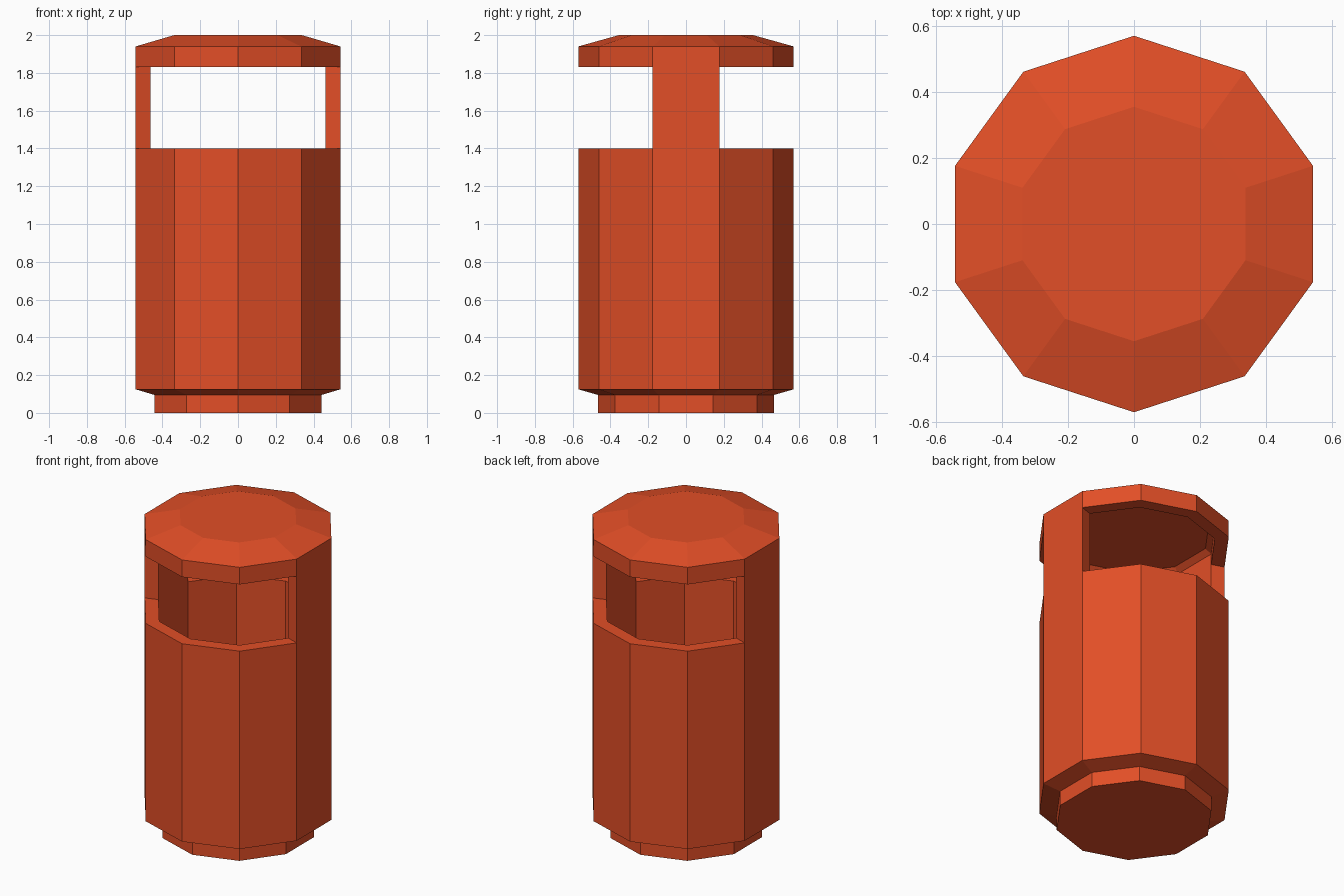
import bpy
import bmesh
import math

cube = bpy.data.objects.get("Cube")
if cube:
    bpy.data.objects.remove(cube, do_unlink=True)

SIDES = 10
OUTER, INNER = 0.57, 0.486
SILL, LINTEL = 1.4, 1.83
PILLARS = (0, SIDES // 2)      # the two flat sides facing +x and -x

paint = bpy.data.materials.new("orange_red_paint")
paint.use_nodes = True
colour = (0.76, 0.077, 0.02, 1.0)
paint.diffuse_color = colour
paint.node_tree.nodes["Principled BSDF"].inputs["Base Color"].default_value = colour


def add_ring(bm, radius, z):
    angles = [math.radians(36 * i - 18) for i in range(SIDES)]
    return [bm.verts.new((radius * math.cos(a), radius * math.sin(a), z)) for a in angles]


def bridge(bm, a, b, sides=range(SIDES)):
    for i in sides:
        j = (i + 1) % SIDES
        bm.faces.new((a[i], a[j], b[j], b[i]))


def stack(bm, profile):
    """Ten-sided wall through a list of (radius, height) points."""
    rings = [add_ring(bm, r, z) for r, z in profile]
    for a, b in zip(rings, rings[1:]):
        bridge(bm, a, b)
    return rings


def finish(bm, name):
    bmesh.ops.recalc_face_normals(bm, faces=bm.faces[:])
    mesh = bpy.data.meshes.new(name)
    bm.to_mesh(mesh)
    bm.free()
    mesh.materials.append(paint)
    obj = bpy.data.objects.new(name, mesh)
    bpy.context.collection.objects.link(obj)
    return obj


# Recessed plinth, its top hidden under the shell
bm = bmesh.new()
plinth = stack(bm, [(0.465, 0), (0.465, 0.095)])
bm.faces.new(plinth[0])
finish(bm, "plinth")

# Shell: outer and inner walls of the container and the roof
bm = bmesh.new()
body_out = stack(bm, [(0.465, 0.095), (OUTER, 0.125), (OUTER, SILL)])
body_in = stack(bm, [(INNER, 0.2), (INNER, SILL)])
roof_out = stack(bm, [(OUTER, LINTEL), (OUTER, 1.94), (0.355, 2.0)])
roof_in = stack(bm, [(INNER, LINTEL), (INNER, 1.9), (0.45, 1.93)])
for cap in (body_in[0], roof_out[-1], roof_in[-1]):
    bm.faces.new(cap)

# Rims around the two openings, left out where the pillars pass
openings = [i for i in range(SIDES) if i not in PILLARS]
sill_out, sill_in = body_out[-1], body_in[-1]
head_out, head_in = roof_out[0], roof_in[0]
bridge(bm, sill_out, sill_in, openings)
bridge(bm, head_out, head_in, openings)

# Side pillars joining container and roof, with radial jambs
bridge(bm, sill_out, head_out, PILLARS)
bridge(bm, sill_in, head_in, PILLARS)
for p in PILLARS:
    for i in (p, p + 1):
        bm.faces.new((sill_out[i], sill_in[i], head_in[i], head_out[i]))
finish(bm, "bin_shell")
